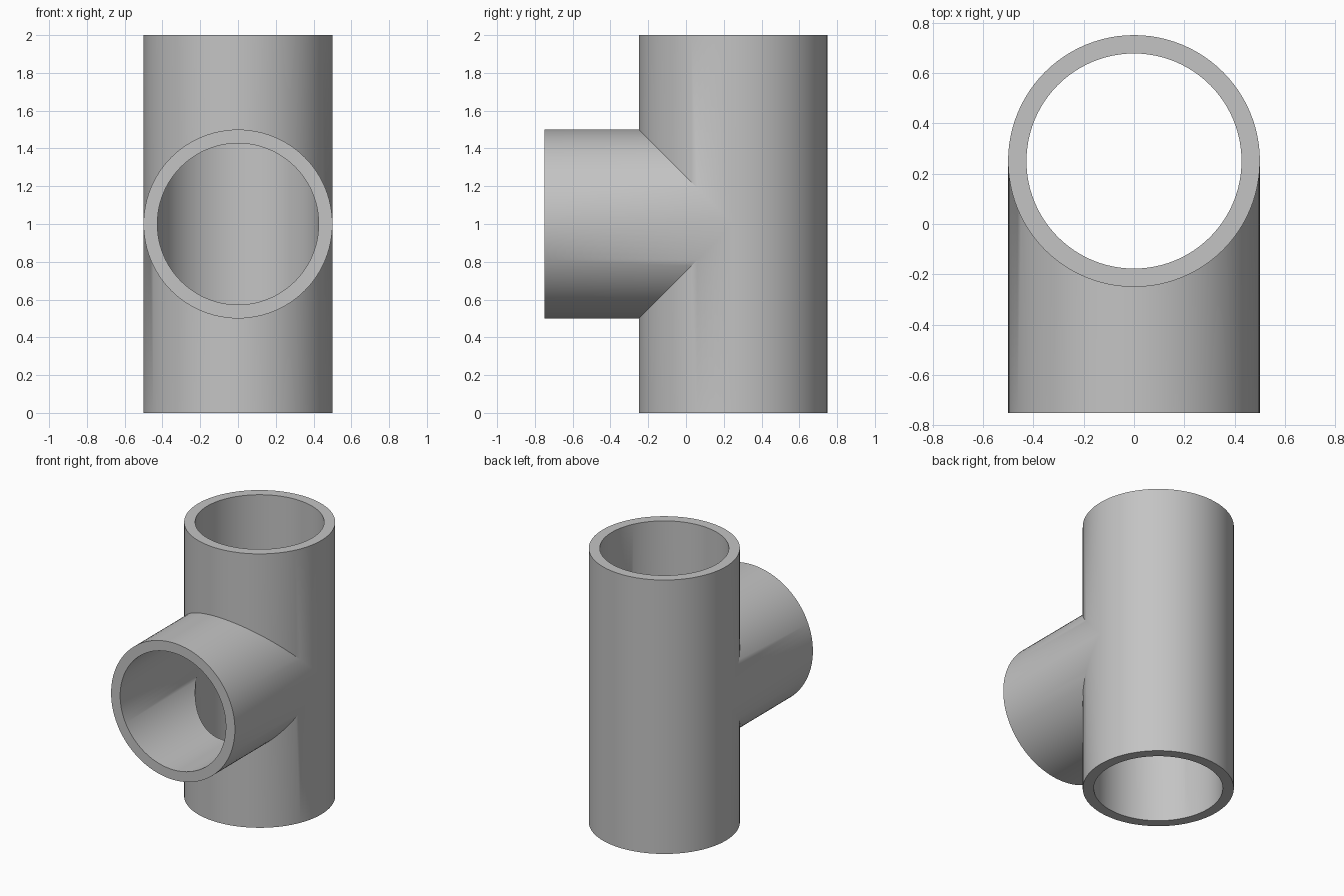
import bpy
import bmesh
from math import cos, sin, pi, radians

cube = bpy.data.objects.get("Cube")
if cube:
    bpy.data.objects.remove(cube)

SEGMENTS = 96
OUTER, INNER = 0.5, 0.427
AXIS_Y, MID_Z, TOP_Z, MOUTH_Y = 0.25, 1.0, 2.0, -0.75

grey = bpy.data.materials.new("pipe grey")
grey.use_nodes = True
colour = (0.55, 0.55, 0.55, 1)
grey.diffuse_color = colour
grey.node_tree.nodes["Principled BSDF"].inputs["Base Color"].default_value = colour

bm = bmesh.new()


def bridge(a, b):
    """Join two closed loops with quads, skipping places where they touch."""
    for i in range(SEGMENTS):
        j = (i + 1) % SEGMENTS
        corners = []
        for v in (a[i], a[j], b[j], b[i]):
            if all((v.co - c.co).length > 1e-6 for c in corners):
                corners.append(v)
        if len(corners) > 2:
            bm.faces.new(corners)


def tee_skin(r):
    """Upright tube and front branch of equal radius, meeting on a mitred seam."""
    ring = [(r * cos(2 * pi * i / SEGMENTS), r * sin(2 * pi * i / SEGMENTS))
            for i in range(SEGMENTS)]

    def loop(point):
        return [bm.verts.new(point(u, v)) for u, v in ring]

    top = loop(lambda u, v: (u, AXIS_Y + v, TOP_Z))
    upper = loop(lambda u, v: (u, AXIS_Y + v, MID_Z + max(0, -v)))
    lower = loop(lambda u, v: (u, AXIS_Y + v, MID_Z - max(0, -v)))
    bottom = loop(lambda u, v: (u, AXIS_Y + v, 0))
    seam = loop(lambda u, v: (u, AXIS_Y - abs(v), MID_Z + v))
    mouth = loop(lambda u, v: (u, MOUTH_Y, MID_Z + v))
    bridge(top, upper)
    bridge(lower, bottom)
    bridge(seam, mouth)
    return top, bottom, mouth


# Outer skin, bore, and the flat rims that close the wall
for outer_end, inner_end in zip(tee_skin(OUTER), tee_skin(INNER)):
    bridge(outer_end, inner_end)

bmesh.ops.remove_doubles(bm, verts=bm.verts, dist=1e-5)
bmesh.ops.recalc_face_normals(bm, faces=bm.faces)

mesh = bpy.data.meshes.new("tee_pipe")
bm.to_mesh(mesh)
bm.free()
mesh.materials.append(grey)
pipe = bpy.data.objects.new("tee_pipe", mesh)
bpy.context.collection.objects.link(pipe)

# Round walls smooth, rims and seam crisp
bpy.ops.object.select_all(action="DESELECT")
pipe.select_set(True)
bpy.context.view_layer.objects.active = pipe
bpy.ops.object.shade_smooth_by_angle(angle=radians(30))
